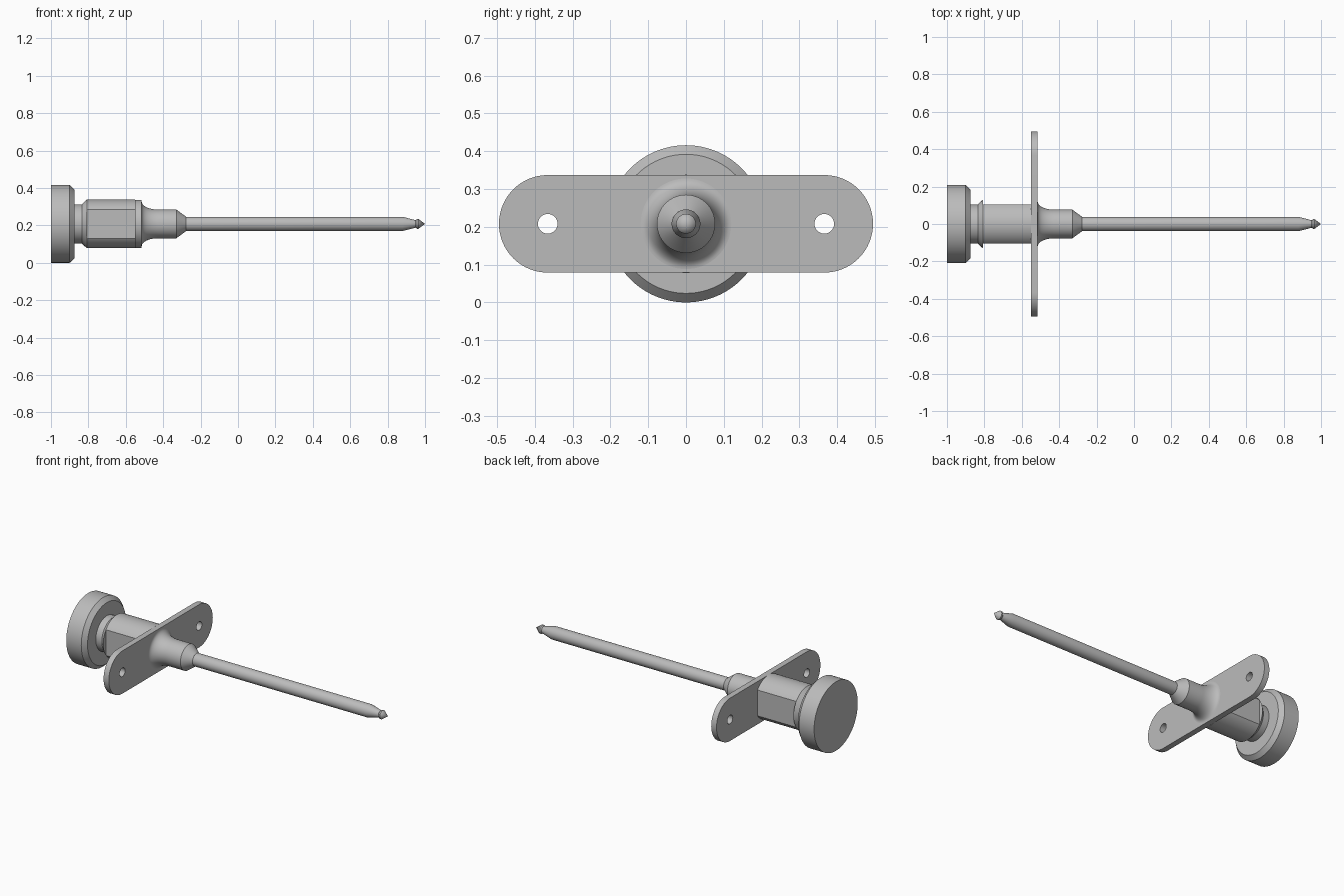
import bpy, bmesh
from math import sin, cos, pi, radians

cube = bpy.data.objects.get("Cube")
if cube:
    bpy.data.objects.remove(cube, do_unlink=True)

AXIS_Z = 0.208

steel = bpy.data.materials.new("grey_steel")
steel.use_nodes = True
GREY = (0.5, 0.5, 0.5, 1)
steel.diffuse_color = GREY
steel.node_tree.nodes["Principled BSDF"].inputs["Base Color"].default_value = GREY


def finish(obj):
    """Apply the material and smooth shading with sharp edges."""
    obj.data.materials.clear()
    obj.data.materials.append(steel)
    bpy.ops.object.select_all(action='DESELECT')
    obj.select_set(True)
    bpy.context.view_layer.objects.active = obj
    bpy.ops.object.shade_smooth_by_angle(angle=radians(20))


def turned(name, profile, flat=None, sides=64):
    """Turn (x, radius) points about the long axis; optionally mill two flats."""
    bm = bmesh.new()
    rings = []
    for x, r in profile:
        if r == 0:
            rings.append([bm.verts.new((x, 0, 0))] * sides)
        else:
            rings.append([bm.verts.new((x, r * cos(2 * pi * i / sides),
                                        r * sin(2 * pi * i / sides))) for i in range(sides)])
    for a, b in zip(rings, rings[1:]):
        for i in range(sides):
            j = (i + 1) % sides
            bm.faces.new(dict.fromkeys((a[i], a[j], b[j], b[i])))
    for ring in (rings[0], rings[-1]):
        if ring[0] != ring[1]:
            bm.faces.new(ring)
    if flat:
        for side in (-1, 1):
            cut = bmesh.ops.bisect_plane(bm, geom=bm.verts[:] + bm.edges[:] + bm.faces[:],
                                         plane_co=(0, side * flat, 0),
                                         plane_no=(0, side, 0), clear_outer=True)
            edges = [e for e in cut["geom_cut"] if isinstance(e, bmesh.types.BMEdge)]
            bmesh.ops.holes_fill(bm, edges=edges)
    bmesh.ops.recalc_face_normals(bm, faces=bm.faces[:])
    mesh = bpy.data.meshes.new(name)
    bm.to_mesh(mesh)
    bm.free()
    obj = bpy.data.objects.new(name, mesh)
    obj.location.z = AXIS_Z
    bpy.context.collection.objects.link(obj)
    finish(obj)
    return obj


# Round head with a chamfered inner rim
turned("head", [(-1, 0.208), (-0.9, 0.208), (-0.875, 0.184)], sides=96)

# Neck flaring into the collar
turned("neck", [(-0.88, 0.105), (-0.835, 0.105), (-0.808, 0.13)])

# Barrel with two milled flats
turned("barrel", [(-0.808, 0.13), (-0.55, 0.13)], flat=0.104)

# Nose: concave fillet, straight section, cone
STEPS = 12
fillet = [(-0.43 - 0.085 * cos(t), 0.12 - 0.043 * sin(t))
          for t in (pi / 2 * i / STEPS for i in range(STEPS + 1))]
turned("nose", fillet + [(-0.33, 0.077), (-0.277, 0.038)])

# Long rod tapering to a small pointed tip
turned("rod", [(-0.28, 0.038), (0.88, 0.038), (0.95, 0.02)], sides=48)
turned("tip", [(0.95, 0.02), (0.957, 0.026), (0.965, 0.026), (1, 0)], sides=48)

# Mounting plate: rounded outline with two screw holes
curve = bpy.data.curves.new("mounting_plate", 'CURVE')
curve.dimensions = '2D'
curve.fill_mode = 'BOTH'
curve.extrude = 0.0175


def outline(points):
    spline = curve.splines.new('POLY')
    spline.points.add(len(points) - 1)
    for p, (u, v) in zip(spline.points, points):
        p.co = (u, v, 0, 1)
    spline.use_cyclic_u = True


HOLE_Y, END_R, HOLE_R = 0.366, 0.129, 0.026
ARC = 32
outline([(side * (HOLE_Y + END_R * cos(t)), side * END_R * sin(t))
         for side in (1, -1)
         for t in (pi * i / ARC - pi / 2 for i in range(ARC + 1))])
for side in (-1, 1):
    outline([(side * HOLE_Y + HOLE_R * cos(2 * pi * i / ARC),
              HOLE_R * sin(2 * pi * i / ARC)) for i in range(ARC)])

plate = bpy.data.objects.new("mounting_plate", curve)
bpy.context.collection.objects.link(plate)
plate.location = (-0.5325, 0, AXIS_Z)
plate.rotation_euler = (pi / 2, 0, pi / 2)
bpy.ops.object.select_all(action='DESELECT')
plate.select_set(True)
bpy.context.view_layer.objects.active = plate
bpy.ops.object.convert(target='MESH')
# Weld the caps to the rim
bm = bmesh.new()
bm.from_mesh(plate.data)
bmesh.ops.remove_doubles(bm, verts=bm.verts[:], dist=0.0001)
bmesh.ops.recalc_face_normals(bm, faces=bm.faces[:])
bm.to_mesh(plate.data)
bm.free()
finish(plate)
